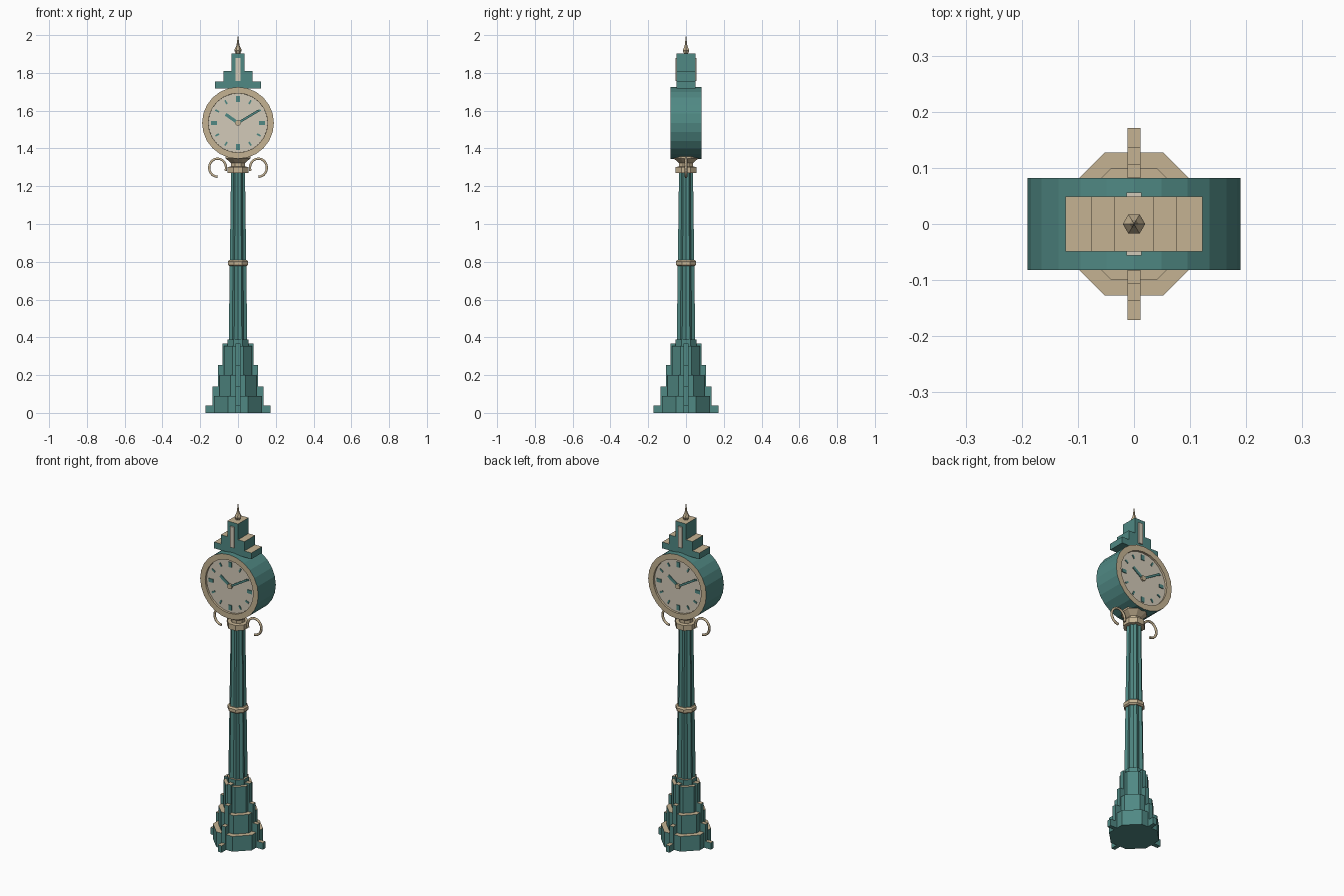
import bpy, bmesh
from math import pi, cos, sin, radians
from mathutils import Matrix, Vector

old = bpy.data.objects.get("Cube")
if old:
    bpy.data.objects.remove(old)


def material(name, rgb):
    m = bpy.data.materials.new(name)
    m.use_nodes = True
    color = (*rgb, 1)
    m.diffuse_color = color
    m.node_tree.nodes["Principled BSDF"].inputs["Base Color"].default_value = color
    return m


TEAL = material("teal paint", (0.08, 0.25, 0.23))
TAN = material("tan trim", (0.56, 0.45, 0.29))
CREAM = material("cream dial", (0.65, 0.59, 0.48))


def finish(name, bm, *mats, tan_tops=False):
    """Turn a bmesh into an object, with an optional second colour on upward faces."""
    bmesh.ops.recalc_face_normals(bm, faces=bm.faces)
    bm.normal_update()
    if tan_tops:
        for f in bm.faces:
            f.material_index = int(f.normal.z > 0.9)
    mesh = bpy.data.meshes.new(name)
    bm.to_mesh(mesh)
    bm.free()
    for m in mats:
        mesh.materials.append(m)
    ob = bpy.data.objects.new(name, mesh)
    bpy.context.collection.objects.link(ob)
    return ob


def box(bm, center, size, matrix=Matrix()):
    m = matrix @ Matrix.Translation(center) @ Matrix.Diagonal((*size, 1))
    bmesh.ops.create_cube(bm, size=1, matrix=m)


def turned(name, profile, sides, *mats, offset=0.0, flute=1.0, tan_tops=False):
    """Stack rings of the given (radius, height) and bridge them."""
    bm = bmesh.new()
    rings = []
    for r, z in profile:
        ring = []
        for i in range(sides):
            a = offset + 2 * pi * i / sides
            k = r * (flute if i % 2 else 1)
            ring.append(bm.verts.new((k * cos(a), k * sin(a), z)))
        rings.append(ring)
    for low, high in zip(rings, rings[1:]):
        for i in range(sides):
            j = (i + 1) % sides
            bm.faces.new((low[i], low[j], high[j], high[i]))
    bm.faces.new(rings[0][::-1])
    bm.faces.new(rings[-1])
    return finish(name, bm, *mats, tan_tops=tan_tops)


def octagon(name, profile, *mats, **kw):
    """Octagonal turning, sized by flat-to-centre distance."""
    pts = [(r / cos(pi / 8), z) for r, z in profile]
    return turned(name, pts, 8, *mats, offset=pi / 8, **kw)


# Stepped base
tiers = [(0.127, 0, 0.09), (0.099, 0.09, 0.2), (0.073, 0.2, 0.355), (0.055, 0.355, 0.388)]
octagon("base", [(r, z) for r, lo, hi in tiers for z in (lo, hi)],
        TEAL, TAN, tan_tops=True)

# Four stepped buttresses
bm = bmesh.new()
for q in range(4):
    turn = Matrix.Rotation(q * pi / 2, 4, "Z")
    bottom = 0
    for reach, top in ((0.171, 0.04), (0.136, 0.14), (0.107, 0.253), (0.083, 0.367)):
        box(bm, (reach / 2 + 0.02, 0, (bottom + top) / 2),
            (reach - 0.04, 0.024, top - bottom), turn)
        bottom = top
finish("buttresses", bm, TEAL, TAN, tan_tops=True)

# Fluted column and its rings
turned("column", [(0.053, 0.38), (0.04, 1.28)], 16, TEAL, offset=pi / 8, flute=0.8)
octagon("middle_ring", [(0.046, 0.777), (0.053, 0.784), (0.053, 0.802), (0.046, 0.81)], TAN)
octagon("collar", [(0.055, 1.27), (0.055, 1.302), (0.036, 1.304), (0.036, 1.322),
                   (0.066, 1.348), (0.066, 1.362)], TAN)

# Scroll brackets
for side, label in ((1, "left"), (-1, "right")):
    curve = bpy.data.curves.new("scroll", "CURVE")
    curve.dimensions = "3D"
    curve.bevel_depth = 0.007
    curve.bevel_resolution = 1
    curve.use_fill_caps = True
    spline = curve.splines.new("POLY")
    steps = 16
    spline.points.add(steps)
    for i, p in enumerate(spline.points):
        a = radians(200 - 290 * i / steps)
        p.co = (side * (0.108 + 0.045 * cos(a)), 0, 1.298 + 0.048 * sin(a), 1)
    temp = bpy.data.objects.new("scroll_path", curve)
    bpy.context.collection.objects.link(temp)
    mesh = bpy.data.meshes.new_from_object(
        temp.evaluated_get(bpy.context.evaluated_depsgraph_get()))
    bpy.data.objects.remove(temp)
    mesh.materials.clear()
    mesh.materials.append(TAN)
    scroll = bpy.data.objects.new(label + "_scroll", mesh)
    bpy.context.collection.objects.link(scroll)

# Clock drum with bezels and recessed dials
CENTER, DEPTH, RECESS = 1.535, 0.082, 0.012
bm = bmesh.new()
bmesh.ops.create_cone(bm, cap_ends=True, segments=24, radius1=0.19, radius2=0.19,
                      depth=2 * DEPTH,
                      matrix=Matrix.Translation((0, 0, CENTER))
                      @ Matrix.Rotation(pi / 2, 4, "X") @ Matrix.Rotation(pi / 2, 4, "Z"))
bm.normal_update()
for cap in [f for f in bm.faces if len(f.verts) > 4]:
    inward = -cap.normal.copy()
    for width, shift in ((0.033, 0), (0.0005, RECESS)):
        for f in bmesh.ops.inset_region(bm, faces=[cap], thickness=width)["faces"]:
            f.material_index = 1
        bmesh.ops.translate(bm, verts=cap.verts, vec=inward * shift)
    cap.material_index = 2
finish("clock_drum", bm, TEAL, TAN, CREAM)

# Hour marks, hands and hub on both dials
DIAL = -(DEPTH - RECESS)
for yaw, label in ((0, "front"), (pi, "back")):
    frame = Matrix.Rotation(yaw, 4, "Z") @ Matrix.Translation((0, DIAL, CENTER))
    bm = bmesh.new()
    for h in range(12):
        size = (0.02, 0.006, 0.03) if h % 3 == 0 else (0.009, 0.006, 0.022)
        box(bm, (0, -0.001, 0.127), size, frame @ Matrix.Rotation(h * pi / 6, 4, "Y"))
    finish(label + "_hour_marks", bm, TEAL)
    for hand, angle, length, width, lift in (("hour_hand", -55, 0.08, 0.017, 0.003),
                                             ("minute_hand", 59, 0.13, 0.012, 0.006)):
        bm = bmesh.new()
        box(bm, (0, -lift, length / 2), (width, 0.004, length),
            frame @ Matrix.Rotation(radians(angle), 4, "Y"))
        finish(label + "_" + hand, bm, TEAL)
    bm = bmesh.new()
    bmesh.ops.create_cone(bm, cap_ends=True, segments=8, radius1=0.015, radius2=0.015,
                          depth=0.011, matrix=frame @ Matrix.Translation((0, -0.0055, 0))
                          @ Matrix.Rotation(pi / 2, 4, "X"))
    finish(label + "_hub", bm, TAN)

# Stepped crown
bm = bmesh.new()
bottom = 1.718
for half, top in ((0.122, 1.755), (0.077, 1.81), (0.035, 1.903)):
    box(bm, (0, 0, (bottom + top) / 2), (2 * half, 0.098, top - bottom))
    bottom = top
finish("crown", bm, TEAL, TAN, tan_tops=True)

# Crown panels, front and back
bm = bmesh.new()
for s in (-1, 1):
    box(bm, (0, s * 0.052, 1.818), (0.026, 0.009, 0.124))
finish("crown_panels", bm, CREAM)

# Finial
turned("finial", [(0.011, 1.9), (0.02, 1.918), (0.017, 1.926), (0.008, 1.945),
                  (0.0005, 2.0)], 6, TAN)
